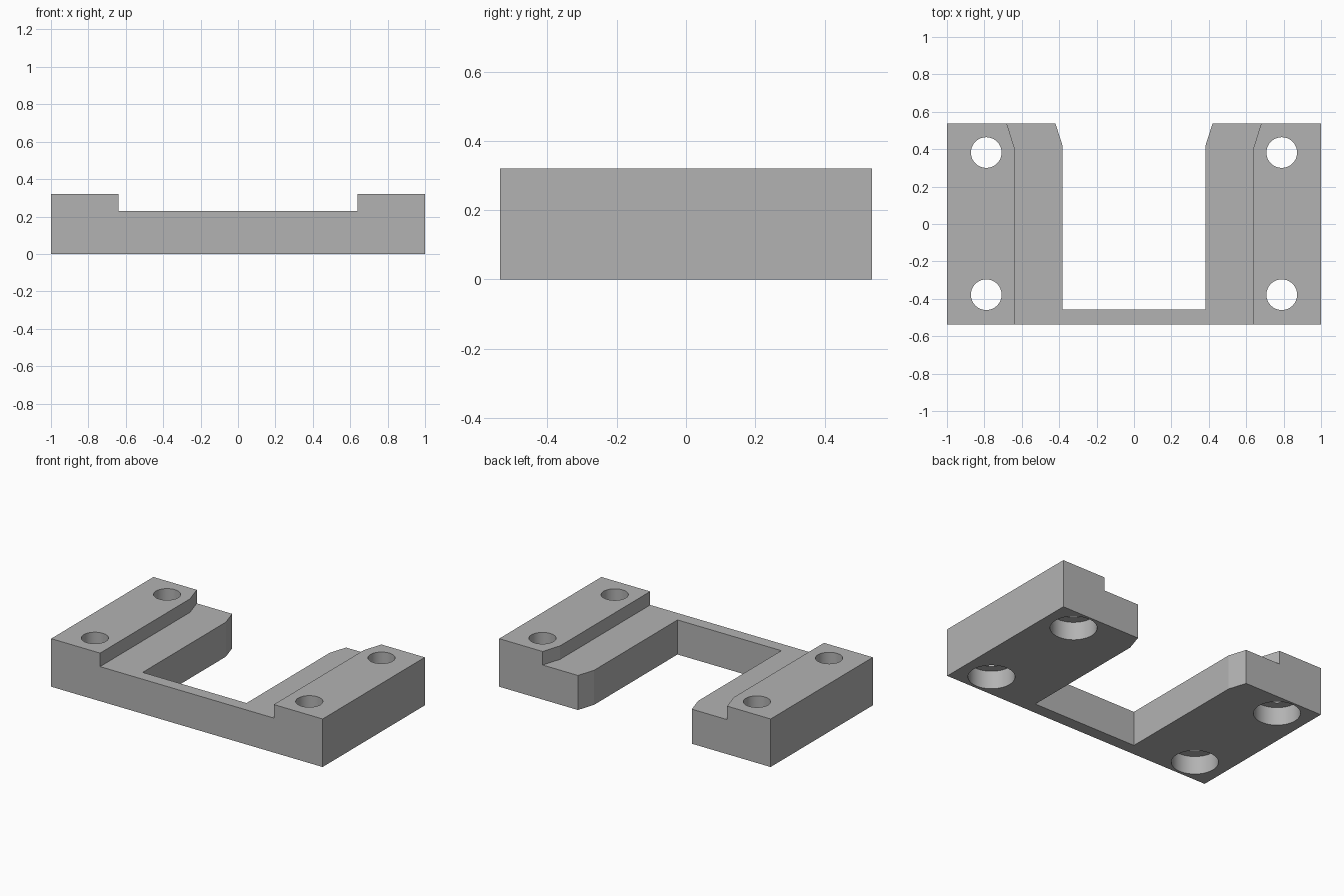
import bpy
import bmesh

if "Cube" in bpy.data.objects:
    bpy.data.objects.remove(bpy.data.objects["Cube"], do_unlink=True)

HALF_WIDTH, HALF_DEPTH, HEIGHT = 1.0, 0.5375, 0.32
STEP_HEIGHT = 0.23
HOLE_X, HOLE_YS = 0.79, (-0.378, 0.382)
HOLE_RADIUS, BORE_RADIUS, BORE_DEPTH = 0.082, 0.14, 0.12

grey = bpy.data.materials.new("plain grey")
grey.use_nodes = True
colour = (0.45, 0.45, 0.45, 1)
grey.diffuse_color = colour
grey.node_tree.nodes["Principled BSDF"].inputs["Base Color"].default_value = colour


def extrude_plan(name, half_plan, z0, z1):
    """Mirror the +x half of an outline across x = 0 and extrude it upward."""
    outline = half_plan + [(-x, y) for x, y in reversed(half_plan)]
    bm = bmesh.new()
    face = bm.faces.new([bm.verts.new((x, y, z0)) for x, y in outline])
    grown = bmesh.ops.extrude_face_region(bm, geom=[face])["geom"]
    verts = [g for g in grown if isinstance(g, bmesh.types.BMVert)]
    bmesh.ops.translate(bm, verts=verts, vec=(0, 0, z1 - z0))
    bmesh.ops.recalc_face_normals(bm, faces=bm.faces)
    mesh = bpy.data.meshes.new(name)
    bm.to_mesh(mesh)
    bm.free()
    obj = bpy.data.objects.new(name, mesh)
    bpy.context.collection.objects.link(obj)
    mesh.materials.append(grey)
    return obj


def cylinder(name, x, y, radius, z0, z1):
    bpy.ops.mesh.primitive_cylinder_add(
        vertices=64, radius=radius, depth=z1 - z0, location=(x, y, (z0 + z1) / 2))
    obj = bpy.context.object
    obj.name = name
    obj.data.materials.append(grey)
    return obj


def cut(body, cutter):
    cutter.hide_render = True
    bpy.context.view_layer.objects.active = body
    mod = body.modifiers.new("cut", "BOOLEAN")
    mod.operation, mod.solver, mod.object = "DIFFERENCE", "EXACT", cutter
    bpy.ops.object.modifier_apply(modifier=mod.name)
    bpy.data.objects.remove(cutter, do_unlink=True)


# U-shaped body with flared slot mouth
bracket = extrude_plan("bracket_body", [
    (HALF_WIDTH, -HALF_DEPTH), (HALF_WIDTH, HALF_DEPTH), (0.42, HALF_DEPTH),
    (0.3825, 0.42), (0.3825, -0.457)], 0, HEIGHT)

# Shallow channel between the raised side pads, flared at the back
cut(bracket, extrude_plan("channel_cutter", [
    (0.64, -HALF_DEPTH - 0.1), (0.64, 0.41), (0.68, HALF_DEPTH),
    (0.68, HALF_DEPTH + 0.1)], STEP_HEIGHT, HEIGHT + 0.1))

# Four screw holes, counterbored from below
for x in (-HOLE_X, HOLE_X):
    for y in HOLE_YS:
        cut(bracket, cylinder("hole_cutter", x, y, HOLE_RADIUS, -0.1, HEIGHT + 0.1))
        cut(bracket, cylinder("counterbore_cutter", x, y, BORE_RADIUS, -0.1, BORE_DEPTH))

bpy.ops.object.select_all(action="DESELECT")
bracket.select_set(True)
bpy.context.view_layer.objects.active = bracket
bpy.ops.object.shade_smooth_by_angle(angle=0.2)
